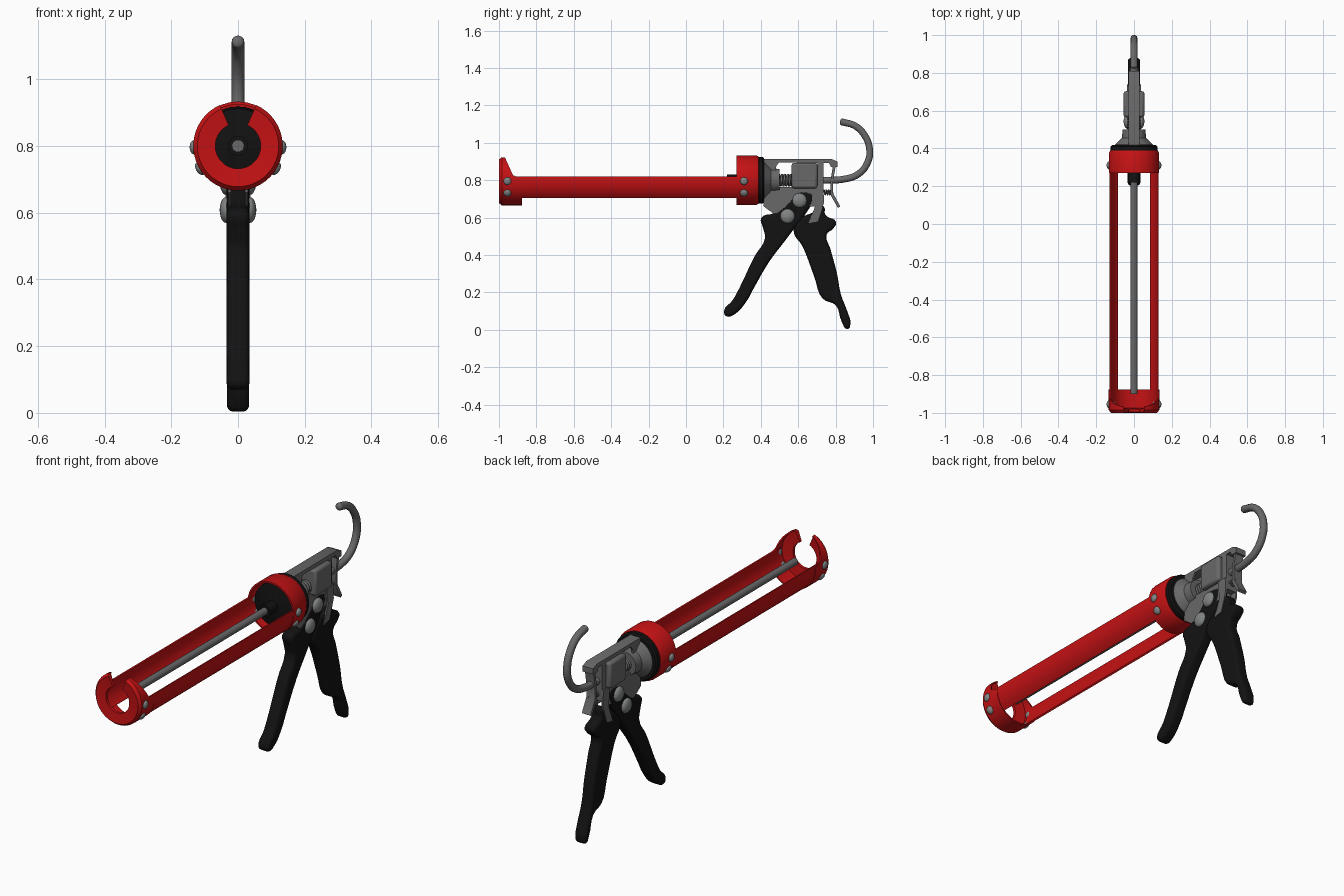
import bpy, bmesh, math
from mathutils import Matrix, Vector

if "Cube" in bpy.data.objects:
    bpy.data.objects.remove(bpy.data.objects["Cube"])

AXIS_Z = 0.80          # height of the barrel axis
TO_SIDE = Matrix(((0, 0, 1, 0), (1, 0, 0, 0), (0, 1, 0, 0), (0, 0, 0, 1)))


def material(name, rgb):
    m = bpy.data.materials.new(name)
    m.diffuse_color = (*rgb, 1)
    m.use_nodes = True
    m.node_tree.nodes["Principled BSDF"].inputs["Base Color"].default_value = m.diffuse_color
    return m


RED = material("red paint", (0.56, 0.006, 0.007))
BLACK = material("black plastic", (0.006, 0.006, 0.006))
GREY = material("grey metal", (0.14, 0.14, 0.14))
LIGHT = material("rivet metal", (0.22, 0.23, 0.23))


def finish(obj, mat, angle=35):
    bpy.ops.object.select_all(action='DESELECT')
    obj.select_set(True)
    bpy.context.view_layer.objects.active = obj
    if obj.type == 'CURVE':
        bpy.ops.object.convert(target='MESH')
        obj = bpy.context.object
    obj.data.materials.clear()
    obj.data.materials.append(mat)
    bpy.ops.object.shade_smooth_by_angle(angle=math.radians(angle))
    return obj


def from_bmesh(name, bm, mat):
    bmesh.ops.recalc_face_normals(bm, faces=bm.faces)
    me = bpy.data.meshes.new(name)
    bm.to_mesh(me)
    bm.free()
    obj = bpy.data.objects.new(name, me)
    bpy.context.collection.objects.link(obj)
    return finish(obj, mat)


def revolve(name, profile, mat, a0=0, a1=360, n=32):
    """Turn a closed (radius, y) loop about the barrel; profile may vary with the angle."""
    full = a1 - a0 == 360
    bm = bmesh.new()
    rings = []
    for i in range(n if full else n + 1):
        a = math.radians(a0 + (a1 - a0) * i / n)
        loop = profile(a) if callable(profile) else profile
        rings.append([bm.verts.new((r * math.cos(a), y, AXIS_Z + r * math.sin(a))) for r, y in loop])
    m = len(rings[0])
    for i in range(n):
        p, q = rings[i], rings[(i + 1) % len(rings)]
        for j in range(m):
            k = (j + 1) % m
            bm.faces.new((p[j], p[k], q[k], q[j]))
    if not full:
        bm.faces.new(rings[0])
        bm.faces.new(rings[-1][::-1])
    bmesh.ops.remove_doubles(bm, verts=bm.verts, dist=1e-5)
    return from_bmesh(name, bm, mat)


def plate(name, pts, x0, x1, mat):
    """Flat (y, z) outline extruded from x0 to x1."""
    bm = bmesh.new()
    f = bm.faces.new([bm.verts.new((x0, y, z)) for y, z in pts])
    new = bmesh.ops.extrude_face_region(bm, geom=[f])['geom']
    bmesh.ops.translate(bm, verts=[v for v in new if isinstance(v, bmesh.types.BMVert)], vec=(x1 - x0, 0, 0))
    return from_bmesh(name, bm, mat)


def grip(name, pts, half, bevel, mat):
    """Rounded handle from a smooth (y, z) outline."""
    cu = bpy.data.curves.new(name, 'CURVE')
    cu.dimensions, cu.fill_mode = '2D', 'BOTH'
    cu.extrude, cu.bevel_depth, cu.offset = half - bevel, bevel, -bevel
    cu.bevel_resolution, cu.resolution_u = 3, 4
    s = cu.splines.new('BEZIER')
    s.bezier_points.add(len(pts) - 1)
    for b, (y, z) in zip(s.bezier_points, pts):
        b.co = (y, z, 0)
        b.handle_left_type = b.handle_right_type = 'AUTO'
    s.use_cyclic_u = True
    obj = bpy.data.objects.new(name, cu)
    obj.matrix_world = TO_SIDE
    bpy.context.collection.objects.link(obj)
    return finish(obj, mat, 50)


def wire(name, pts, radius, mat, smooth=False):
    cu = bpy.data.curves.new(name, 'CURVE')
    cu.dimensions = '3D'
    cu.bevel_depth, cu.bevel_resolution, cu.use_fill_caps = radius, 3, True
    cu.resolution_u = 6
    s = cu.splines.new('BEZIER' if smooth else 'POLY')
    ps = s.bezier_points if smooth else s.points
    ps.add(len(pts) - 1)
    for b, p in zip(ps, pts):
        b.co = p if smooth else (*p, 1)
        if smooth:
            b.handle_left_type = b.handle_right_type = 'AUTO'
    obj = bpy.data.objects.new(name, cu)
    bpy.context.collection.objects.link(obj)
    return finish(obj, mat, 50)


def spring(name, y0, y1, z, r, turns, thick):
    n = turns * 14
    wire(name, [(r * math.cos(i * math.tau / 14), y0 + (y1 - y0) * i / n,
                 z + r * math.sin(i * math.tau / 14)) for i in range(n + 1)], thick, GREY)


def rivet(name, centre, direction, r, depth, mat):
    """Low domed head pointing along direction."""
    bm = bmesh.new()
    bmesh.ops.create_uvsphere(bm, u_segments=16, v_segments=10, radius=1)
    rot = Vector(direction).to_track_quat('Z', 'Y').to_matrix().to_4x4()
    bm.transform(Matrix.Translation(centre) @ rot @ Matrix.Diagonal((r, r, depth, 1)))
    return from_bmesh(name, bm, mat)


# Front cap: open-topped lip with a wall that is cut back above the rails
def cap_profile(a):
    h = 0.134 * math.sin(a)
    y = -0.877 if h < 0.02 else -0.922 - (h - 0.02) * 0.45
    return [(0.068, -0.995), (0.122, -1.0), (0.134, -0.985), (0.134, y),
            (0.127, y), (0.127, -0.975), (0.068, -0.98)]


revolve("front_cap", cap_profile, RED, -246, 66, 40)

# Side rails and rear ring
rail = [(0.131, -0.96), (0.131, 0.30), (0.123, 0.30), (0.123, -0.96)]
revolve("right_rail", rail, RED, -47, 9, 8)
revolve("left_rail", rail, RED, 171, 227, 8)
revolve("rear_ring", [(0.133, 0.27), (0.133, 0.375), (0.126, 0.388), (0.05, 0.388),
                      (0.05, 0.378), (0.124, 0.37), (0.124, 0.27)], RED)

# Plunger, flange and rear collar
revolve("plunger", [(0, 0.22), (0.03, 0.22), (0.03, 0.285), (0.112, 0.30), (0.118, 0.36), (0, 0.36)], BLACK)
revolve("flange", [(0, 0.38), (0.116, 0.38), (0.124, 0.39), (0.124, 0.41), (0.116, 0.418), (0, 0.418)], BLACK)
revolve("collar", [(0, 0.41), (0.10, 0.41), (0.10, 0.42), (0.064, 0.455), (0.06, 0.50), (0, 0.50)], GREY)

# Push rod with hooked end
hook = [(0.74, 0.80), (0.84, 0.805), (0.92, 0.832), (0.973, 0.90), (0.981, 0.97),
        (0.955, 1.04), (0.905, 1.09), (0.835, 1.112)]
wire("push_rod", [(0, -0.90, AXIS_Z), (0, 0.76, AXIS_Z)], 0.019, GREY)
wire("rod_hook", [(0, y, z) for y, z in hook], 0.019, GREY, True)
rivet("hook_tip", (0, 0.835, 1.112), (0, -1, 0.2), 0.019, 0.012, GREY)

# Frame: top bar, side webs, rear legs
plate("frame_top", [(0.41, 0.895), (0.41, 0.913), (0.78, 0.913), (0.81, 0.90), (0.81, 0.87),
                    (0.775, 0.87), (0.765, 0.892)], -0.03, 0.03, GREY)
plate("frame_back", [(0.703, 0.70), (0.703, 0.90), (0.735, 0.90), (0.735, 0.70)], -0.03, 0.03, GREY)
for side, s in (("right", 1), ("left", -1)):
    plate(side + "_frame_web", [(0.415, 0.90), (0.415, 0.66), (0.47, 0.62), (0.62, 0.66), (0.70, 0.66),
                                (0.71, 0.76), (0.49, 0.765), (0.48, 0.87), (0.50, 0.90)],
          s * 0.021, s * 0.03, GREY)
    plate(side + "_frame_leg", [(0.68, 0.76), (0.735, 0.76), (0.738, 0.68), (0.705, 0.58), (0.655, 0.57),
                                (0.69, 0.66)], s * 0.028, s * 0.037, GREY)

# Drive block with softened edges
block = plate("drive_block", [(0.565, 0.757), (0.565, 0.893), (0.703, 0.893), (0.703, 0.757)], -0.055, 0.055, GREY)
bev = block.modifiers.new("soft", 'BEVEL')
bev.width, bev.segments = 0.012, 2

# Springs and release lever
spring("main_spring", 0.495, 0.57, AXIS_Z, 0.029, 5, 0.006)
spring("release_spring", 0.735, 0.785, 0.735, 0.012, 4, 0.004)
plate("release_lever", [(0.785, 0.875), (0.773, 0.80), (0.773, 0.72), (0.812, 0.652), (0.825, 0.66),
                        (0.787, 0.73), (0.787, 0.80), (0.80, 0.875)], -0.025, 0.025, GREY)

# Trigger and rear handle
grip("trigger", [(0.596, 0.735), (0.54, 0.675), (0.473, 0.625), (0.402, 0.598), (0.412, 0.545), (0.422, 0.49),
                 (0.366, 0.393), (0.29, 0.233), (0.249, 0.158), (0.203, 0.10), (0.217, 0.072), (0.262, 0.085),
                 (0.323, 0.152), (0.362, 0.222), (0.446, 0.366), (0.527, 0.473), (0.575, 0.537),
                 (0.639, 0.62), (0.68, 0.72), (0.66, 0.736)], 0.034, 0.018, BLACK)
grip("rear_handle", [(0.718, 0.665), (0.737, 0.66), (0.745, 0.615), (0.803, 0.575), (0.785, 0.54), (0.752, 0.51),
                     (0.773, 0.43), (0.808, 0.297), (0.828, 0.19), (0.862, 0.10), (0.879, 0.03), (0.864, 0.004),
                     (0.832, 0.045), (0.802, 0.13), (0.73, 0.168), (0.687, 0.28), (0.623, 0.447),
                     (0.575, 0.53), (0.62, 0.60), (0.68, 0.63)], 0.033, 0.018, BLACK)

# Rivets on cap, ring and handle pivots
for s, side in ((1, "right"), (-1, "left")):
    for y, part in ((-0.955, "cap"), (0.31, "ring")):
        for a, row in ((-2, "upper"), (-31, "lower")):
            c, k = math.cos(math.radians(a)), math.sin(math.radians(a))
            rivet(f"{side}_{part}_{row}_rivet", (s * 0.132 * c, y, AXIS_Z + 0.132 * k), (s * c, 0, k),
                  0.021, 0.013, LIGHT)
    for y, z, row in ((0.607, 0.692, "upper"), (0.543, 0.608, "lower")):
        rivet(f"{side}_{row}_pivot", (s * 0.035, y, z), (s, 0, 0), 0.039, 0.02, LIGHT)
